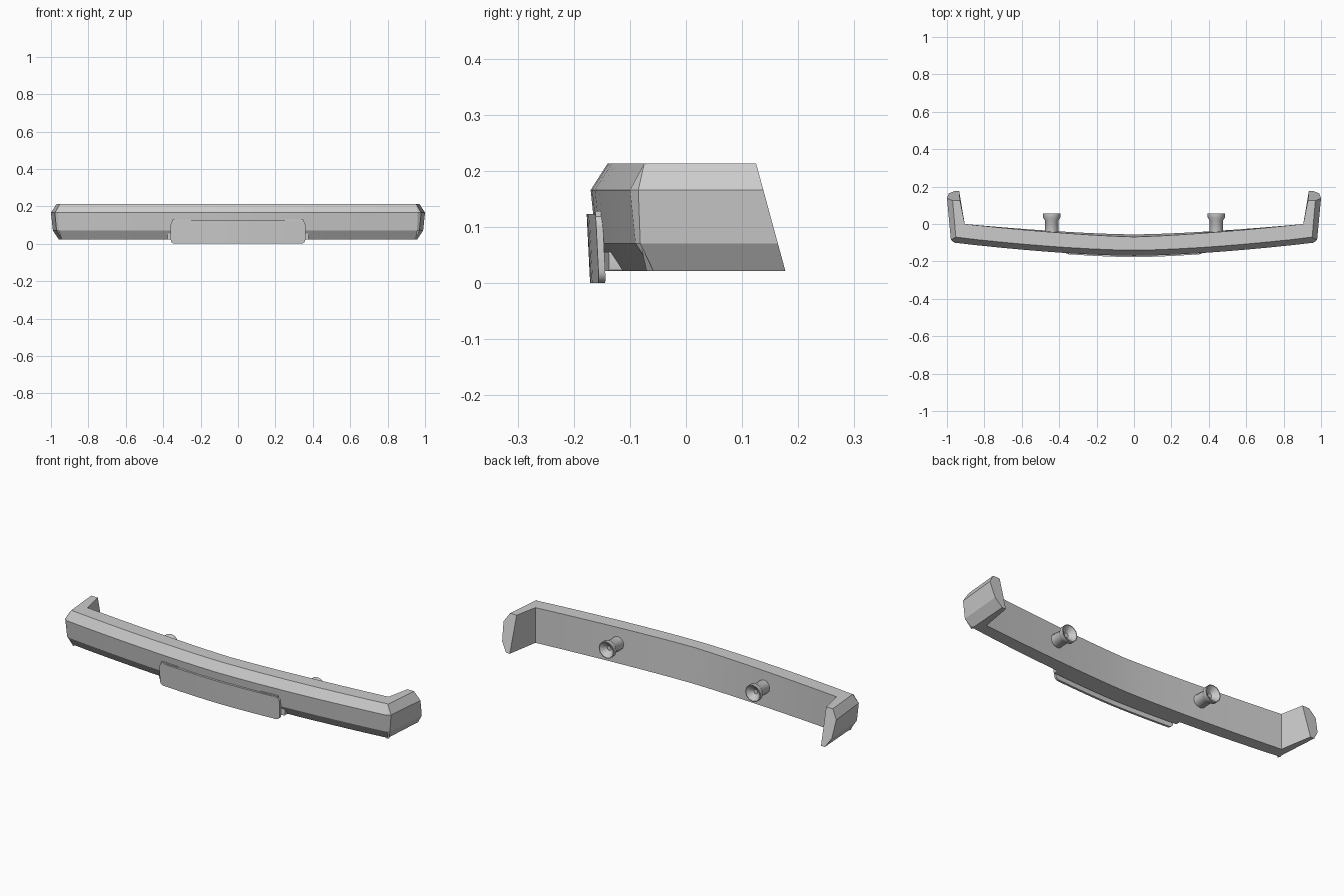
import bpy, bmesh, math
from mathutils import Vector

if "Cube" in bpy.data.objects:
    bpy.data.objects.remove(bpy.data.objects["Cube"])


def finish(name, bm, angle):
    bmesh.ops.recalc_face_normals(bm, faces=bm.faces)
    me = bpy.data.meshes.new(name)
    bm.to_mesh(me)
    bm.free()
    ob = bpy.data.objects.new(name, me)
    bpy.context.collection.objects.link(ob)
    bpy.ops.object.select_all(action='DESELECT')
    ob.select_set(True)
    bpy.context.view_layer.objects.active = ob
    bpy.ops.object.shade_smooth_by_angle(angle=math.radians(angle))
    return ob


def loft(name, rings, angle=20):
    """Skin a list of equal-length closed rings and cap both ends."""
    bm = bmesh.new()
    vs = [[bm.verts.new(p) for p in r] for r in rings]
    n = len(vs[0])
    for a, b in zip(vs, vs[1:]):
        for i in range(n):
            j = (i + 1) % n
            bm.faces.new((a[i], a[j], b[j], b[i]))
    bm.faces.new(vs[0])
    bm.faces.new(vs[-1])
    bmesh.ops.remove_doubles(bm, verts=bm.verts, dist=1e-5)
    return finish(name, bm, angle)


def bow(x):
    return 0.07 * (abs(x) / 0.96) ** 1.6


# Bumper bar: outer profile as (inset, height), swept round the plan curve
OUTER = [(0.03, 0.213), (0.0, 0.166), (0.01, 0.071), (0.042, 0.022)]


def section(p, inward, inner_top, inner_low, end=False):
    ring = []
    for d, z in OUTER:
        y = p[1] + d * inward[1]
        if end:
            y = 0.183 - 0.272 * z
        ring.append((p[0] + d * inward[0], y, z))
    ring.append((inner_low[0], inner_low[1], 0.022))
    ring.append((inner_top[0], inner_top[1], 0.213))
    return ring


half = []
N = 8
for i in range(N + 1):
    t = i / N
    x = 0.96 * t
    yi = -0.056 + 0.056 * t ** 1.5
    inward = (0, 1) if i < N else (-0.25, 1)
    half.append(section((x, -0.17 + bow(x)), inward,
                        (0.905 * t, yi - 0.013 * (1 - t)), (0.905 * t, yi)))
half.append(section((0.979, -0.085), (-0.9, 0.35), (0.905, 0), (0.905, 0)))
half.append(section((1.0, 0), (-1, 0), (0.93, 0.125), (0.935, 0.177), True))
left = [[(-x, y, z) for x, y, z in r] for r in reversed(half[1:])]
loft("bumper_bar", left + half)


# Curved strip with rounded corners, following the bow of the bar
def curved_strip(name, w, z0, z1, y_front, thick, r, tilt=0.0):
    arc = [w - r + r * math.sin(math.radians(a)) for a in (0, 25, 50, 72, 90)]
    xs = [(w - r) * i / 6 for i in range(-5, 6)]
    xs = [-x for x in reversed(arc)] + xs + arc
    rings = []
    for x in xs:
        dx = max(0, abs(x) - (w - r))
        cut = r - math.sqrt(max(0, r * r - dx * dx))
        lo, hi = z0 + cut, z1 - cut
        y = y_front + 1.1 * bow(x)
        f = lambda z: y - tilt * z
        rings.append([(x, f(hi), hi), (x, f(lo), lo),
                      (x, f(lo) + thick, lo), (x, f(hi) + thick, hi)])
    return loft(name, rings, 30)


curved_strip("plate", 0.36, 0.0, 0.123, -0.171, 0.012, 0.022, 0.05)
curved_strip("plate_bracket", 0.378, 0.022, 0.056, -0.155, 0.045, 0.004)


# Small spacer tabs behind the top of the plate, and rear mounting pegs
def tab(name, s):
    ob_bm = bmesh.new()
    bmesh.ops.create_cube(ob_bm, size=1)
    for v in ob_bm.verts:
        v.co = Vector((s * 0.3 + v.co.x * 0.1, -0.152 + v.co.y * 0.018,
                       0.115 + v.co.z * 0.028))
    return finish(name, ob_bm, 30)


PEG = [(0.037, -0.07), (0.035, 0.018), (0.046, 0.034), (0.046, 0.055),
       (0.042, 0.055), (0.012, 0.03)]


def peg(name, s):
    rings = []
    for r, y in PEG:
        rings.append([(s * 0.44 + r * math.cos(math.tau * k / 12), y,
                       0.128 + r * math.sin(math.tau * k / 12))
                      for k in range(12)])
    return loft(name, rings, 35)


for side, s in (("left", -1), ("right", 1)):
    tab("plate_tab_" + side, s)
    peg("mount_peg_" + side, s)
